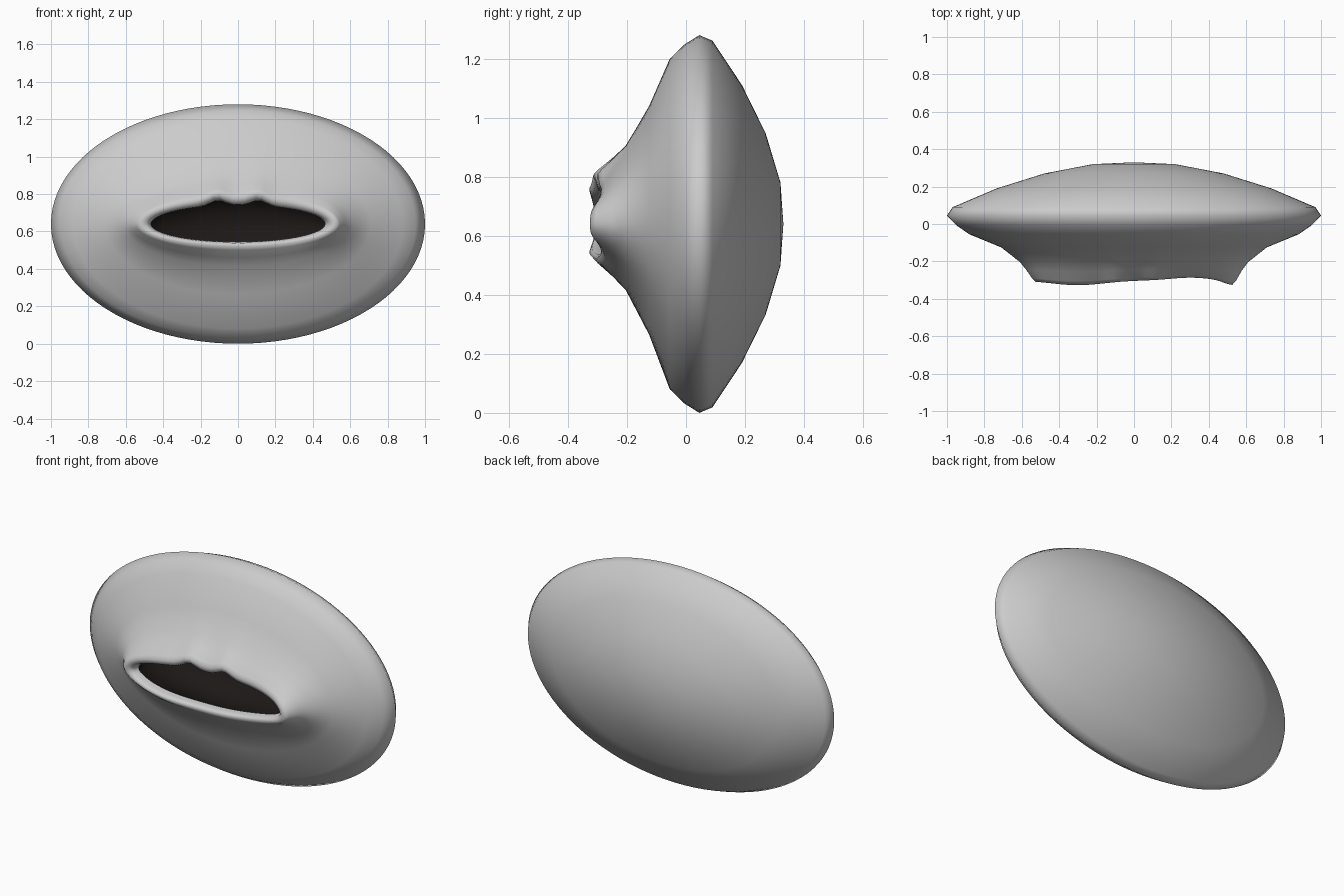
import bpy, bmesh, math

if "Cube" in bpy.data.objects:
    bpy.data.objects.remove(bpy.data.objects["Cube"])

SEG = 96
CZ = 0.64


def gauss(v, c, w):
    return math.exp(-((v - c) / w) ** 2)


def ring(a, up, down, y, lip=0.0):
    """Egg-shaped ring; lip adds the bow of the upper lip and a slight wobble."""
    pts = []
    for i in range(SEG):
        t = 2 * math.pi * i / SEG
        x, s = a * math.cos(t), math.sin(t)
        z = CZ + s * (up if s > 0 else down)
        yy = y
        if lip:
            yy += lip * (0.015 * gauss(x, 0.3, 0.15) - 0.025 * gauss(x, -0.3, 0.2)
                         - 0.025 * gauss(x, 0.53, 0.07))
            if s > 0:
                z += lip * 0.032 * (gauss(x, -0.11, 0.055) + gauss(x, 0.11, 0.055))
        pts.append((x, yy, z))
    return pts


def loft(name, rings, tip_y, color=None):
    """Skin the rings in order and close the last one onto a tip."""
    bm = bmesh.new()
    loops = [[bm.verts.new(p) for p in ring(*r)] for r in rings]
    for A, B in zip(loops, loops[1:]):
        for i in range(SEG):
            j = (i + 1) % SEG
            bm.faces.new((A[i], A[j], B[j], B[i]))
    if tip_y is not None:
        tip = bm.verts.new((0, tip_y, CZ))
        for i in range(SEG):
            bm.faces.new((loops[-1][i], loops[-1][(i + 1) % SEG], tip))
    for f in bm.faces:
        f.smooth = True
    me = bpy.data.meshes.new(name)
    bm.to_mesh(me)
    bm.free()
    ob = bpy.data.objects.new(name, me)
    bpy.context.collection.objects.link(ob)
    if color:
        mat = bpy.data.materials.new(name)
        mat.diffuse_color = color
        mat.use_nodes = True
        mat.node_tree.nodes["Principled BSDF"].inputs["Base Color"].default_value = mat.diffuse_color
        me.materials.append(mat)
    return ob


# Outer skin: inner lip edge, lip crest, cheeks, rim, then the back dome
inner_edge = (0.465, 0.10, 0.095, -0.25, 0.9)
loft("lips_and_shell", [
    inner_edge,
    (0.475, 0.103, 0.098, -0.275, 1.0),
    (0.490, 0.112, 0.103, -0.294, 1.0),
    (0.525, 0.142, 0.117, -0.302, 1.0),
    (0.545, 0.165, 0.140, -0.286, 0.8),
    (0.575, 0.215, 0.180, -0.245, 0.4),
    (0.610, 0.265, 0.225, -0.203, 0.15),
    (0.710, 0.400, 0.375, -0.125),
    (0.880, 0.560, 0.560, -0.055),
    (0.950, 0.607, 0.607, -0.007),
    (1.000, 0.640, 0.640, 0.045),
    (0.970, 0.621, 0.621, 0.090),
    (0.735, 0.470, 0.470, 0.190),
    (0.480, 0.307, 0.307, 0.270),
    (0.220, 0.141, 0.141, 0.320),
], 0.33)

# Dark mouth cavity behind the lips
loft("mouth_cavity", [
    inner_edge,
    (0.500, 0.150, 0.140, -0.17, 0.3),
    (0.490, 0.180, 0.170, -0.08),
    (0.400, 0.150, 0.150, 0.02),
    (0.220, 0.085, 0.085, 0.08),
], 0.10, (0.012, 0.009, 0.008, 1)).data.flip_normals()
for ob in bpy.context.collection.objects:
    bm = bmesh.new()
    bm.from_mesh(ob.data)
    bmesh.ops.recalc_face_normals(bm, faces=bm.faces)
    if ob.name == "mouth_cavity":
        bmesh.ops.reverse_faces(bm, faces=bm.faces)
    bm.to_mesh(ob.data)
    bm.free()
